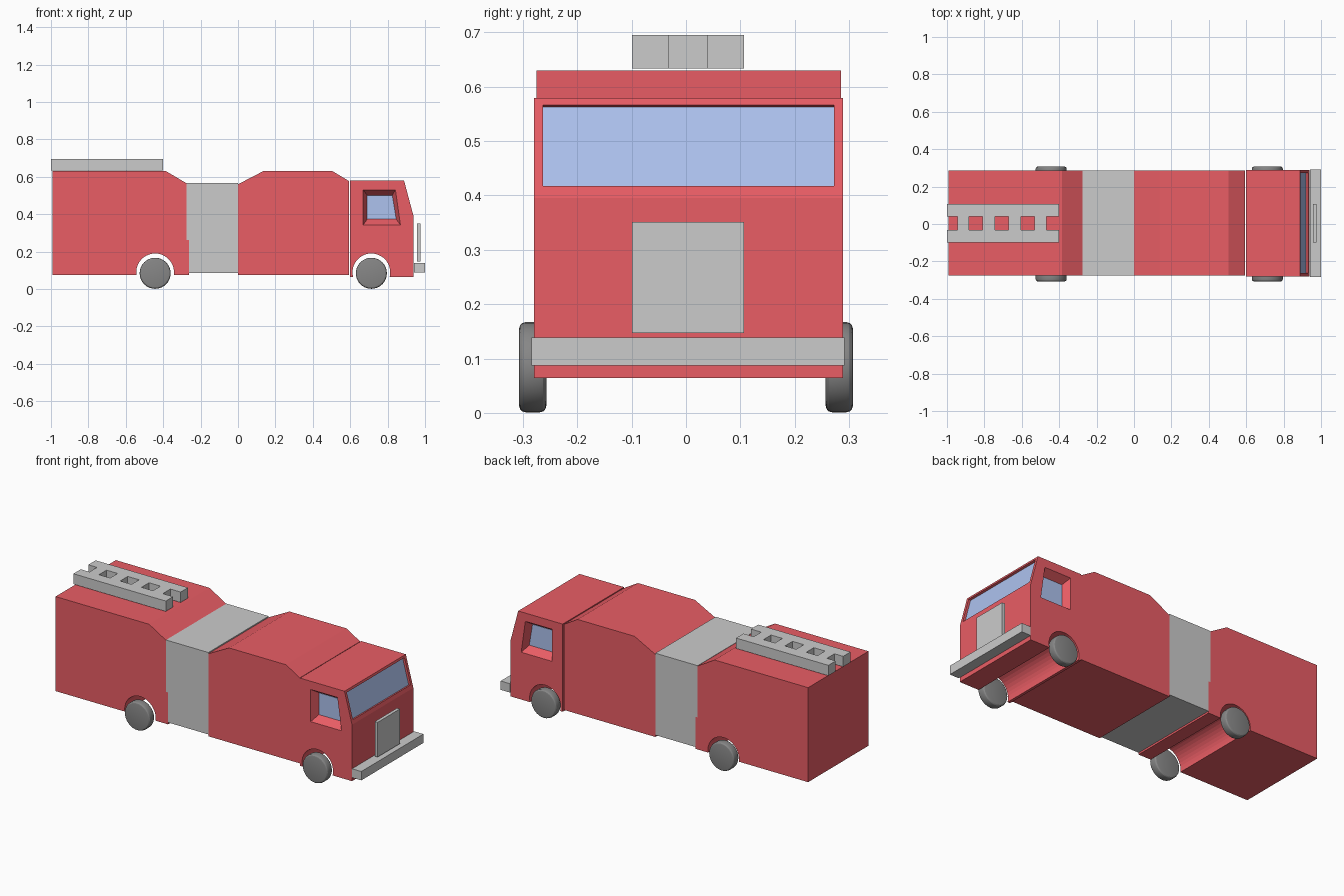
import bpy, bmesh
from math import asin, cos, sin, pi, radians
from mathutils import Vector, Matrix

if "Cube" in bpy.data.objects:
    bpy.data.objects.remove(bpy.data.objects["Cube"])


def material(name, color):
    m = bpy.data.materials.new(name)
    m.diffuse_color = (*color, 1)
    m.use_nodes = True
    m.node_tree.nodes["Principled BSDF"].inputs["Base Color"].default_value = m.diffuse_color
    return m


RED = material("red_paint", (0.82, 0.11, 0.13))
BLUE = material("blue_glass", (0.42, 0.54, 0.86))
RUBBER = material("dark_rubber", (0.24, 0.24, 0.24))


def finish(bm, name, mat):
    bmesh.ops.recalc_face_normals(bm, faces=bm.faces)
    mesh = bpy.data.meshes.new(name)
    bm.to_mesh(mesh)
    bm.free()
    ob = bpy.data.objects.new(name, mesh)
    bpy.context.collection.objects.link(ob)
    if mat:
        mesh.materials.append(mat)
    return ob


def loft(name, loop_a, y_a, loop_b, y_b, mat=None):
    """Solid between two matching (x, z) outlines at two y positions."""
    bm = bmesh.new()
    a = [bm.verts.new((x, y_a, z)) for x, z in loop_a]
    b = [bm.verts.new((x, y_b, z)) for x, z in loop_b]
    bm.faces.new(a)
    bm.faces.new(b)
    for i in range(len(a)):
        j = (i + 1) % len(a)
        bm.faces.new((a[i], a[j], b[j], b[i]))
    return finish(bm, name, mat)


def prism(name, loop, y0, y1, mat=None):
    return loft(name, loop, y0, loop, y1, mat)


def box(name, x0, x1, y0, y1, z0, z1, mat=None):
    return prism(name, [(x0, z0), (x1, z0), (x1, z1), (x0, z1)], y0, y1, mat)


def arch(cx, floor, cz=0.089, r=0.101, n=20):
    """Wheel arch points from right to left, ending on the floor line."""
    a0 = asin((floor - cz) / r)
    angles = [a0 + (pi - 2 * a0) * i / n for i in range(n + 1)]
    return [(cx + r * cos(a), cz + r * sin(a)) for a in angles]


REAR_X, FRONT_X = -0.443, 0.713
Y0, Y1 = -0.275, 0.285
CAB_Y0, CAB_Y1 = -0.28, 0.289

# Rear body, grey pump section and crew body
prism("rear_body", [(-0.993, 0.075), (-0.993, 0.63), (-0.385, 0.63), (-0.275, 0.565),
                    (-0.275, 0.263), (-0.262, 0.263), (-0.262, 0.075)]
      + arch(REAR_X, 0.075), Y0, Y1, RED)
prism("pump_section", [(-0.275, 0.263), (-0.275, 0.567), (0, 0.567), (0, 0.086),
                       (-0.262, 0.086), (-0.262, 0.263)], Y0, Y1)
prism("crew_body", [(0, 0.075), (0, 0.56), (0.135, 0.63), (0.505, 0.63),
                    (0.594, 0.577), (0.594, 0.075)], Y0, Y1, RED)

# Cab
top, brow = Vector((0.888, 0.579)), Vector((0.937, 0.395))
cab = prism("cab", [(0.599, 0.064), (0.599, 0.579), tuple(top), tuple(brow), (0.937, 0.064)]
            + arch(FRONT_X, 0.064), CAB_Y0, CAB_Y1, RED)


def cut(cutter):
    cutter.hide_render = True
    cutter.display_type = 'WIRE'
    mod = cab.modifiers.new(cutter.name, 'BOOLEAN')
    mod.operation = 'DIFFERENCE'
    mod.solver = 'EXACT'
    mod.object = cutter


# Windscreen recess and glass, following the sloped front
slope = brow - top
normal = Vector((-slope.y, slope.x)).normalized()


def screen_strip(d0, d1):
    hi = top + slope * 0.07
    lo = top + slope * 0.88
    return [tuple(p + normal * d) for p, d in ((hi, d0), (lo, d0), (lo, d1), (hi, d1))]


cut(prism("windscreen_cutter", screen_strip(-0.016, 0.01), -0.263, 0.272, RED))
prism("windscreen_glass", screen_strip(-0.018, -0.013), -0.263, 0.272, BLUE)

# Side windows with tapered recesses
outer = [(0.668, 0.531), (0.842, 0.531), (0.869, 0.341), (0.668, 0.341)]
inner = [(0.691, 0.501), (0.825, 0.501), (0.846, 0.373), (0.691, 0.373)]
for side, y, inward in (("right", CAB_Y0, 1), ("left", CAB_Y1, -1)):
    cut(loft(side + "_window_cutter", outer, y - 0.001 * inward,
             inner, y + 0.045 * inward, RED))
    prism(side + "_window_glass", inner, y + 0.043 * inward, y + 0.046 * inward, BLUE)

# Bumper and grille plate
box("front_bumper", 0.94, 1.0, -0.284, 0.292, 0.087, 0.139)
box("front_grille", 0.958, 0.977, -0.099, 0.107, 0.147, 0.351)

# Roof ladder
box("ladder_rail_right", -1.0, -0.4, -0.099, -0.031, 0.634, 0.695)
box("ladder_rail_left", -1.0, -0.4, 0.039, 0.107, 0.634, 0.695)
for i in range(4):
    x = -0.948 + 0.139 * i + (0.005 if i == 0 else 0)
    box(f"ladder_rung_{i + 1}", x, -0.882 + 0.1383 * i, -0.031, 0.039, 0.634, 0.695)


# Wheels with rounded shoulders
def wheel(name, x, y):
    bm = bmesh.new()
    bmesh.ops.create_cone(bm, cap_ends=True, segments=32, radius1=0.083,
                          radius2=0.083, depth=0.05)
    rims = [e for e in bm.edges if abs(e.verts[0].co.z - e.verts[1].co.z) < 1e-5]
    bmesh.ops.bevel(bm, geom=rims, offset=0.012, segments=3, profile=0.5, affect='EDGES')
    bmesh.ops.transform(bm, verts=bm.verts, matrix=Matrix.Translation((x, y, 0.084))
                        @ Matrix.Rotation(pi / 2, 4, 'X'))
    ob = finish(bm, name, RUBBER)
    bpy.ops.object.select_all(action='DESELECT')
    ob.select_set(True)
    bpy.context.view_layer.objects.active = ob
    bpy.ops.object.shade_smooth_by_angle(angle=radians(25))


for end, x in (("rear", REAR_X), ("front", FRONT_X)):
    for side, y in (("right", -0.282), ("left", 0.282)):
        wheel(f"{end}_{side}_wheel", x, y)
